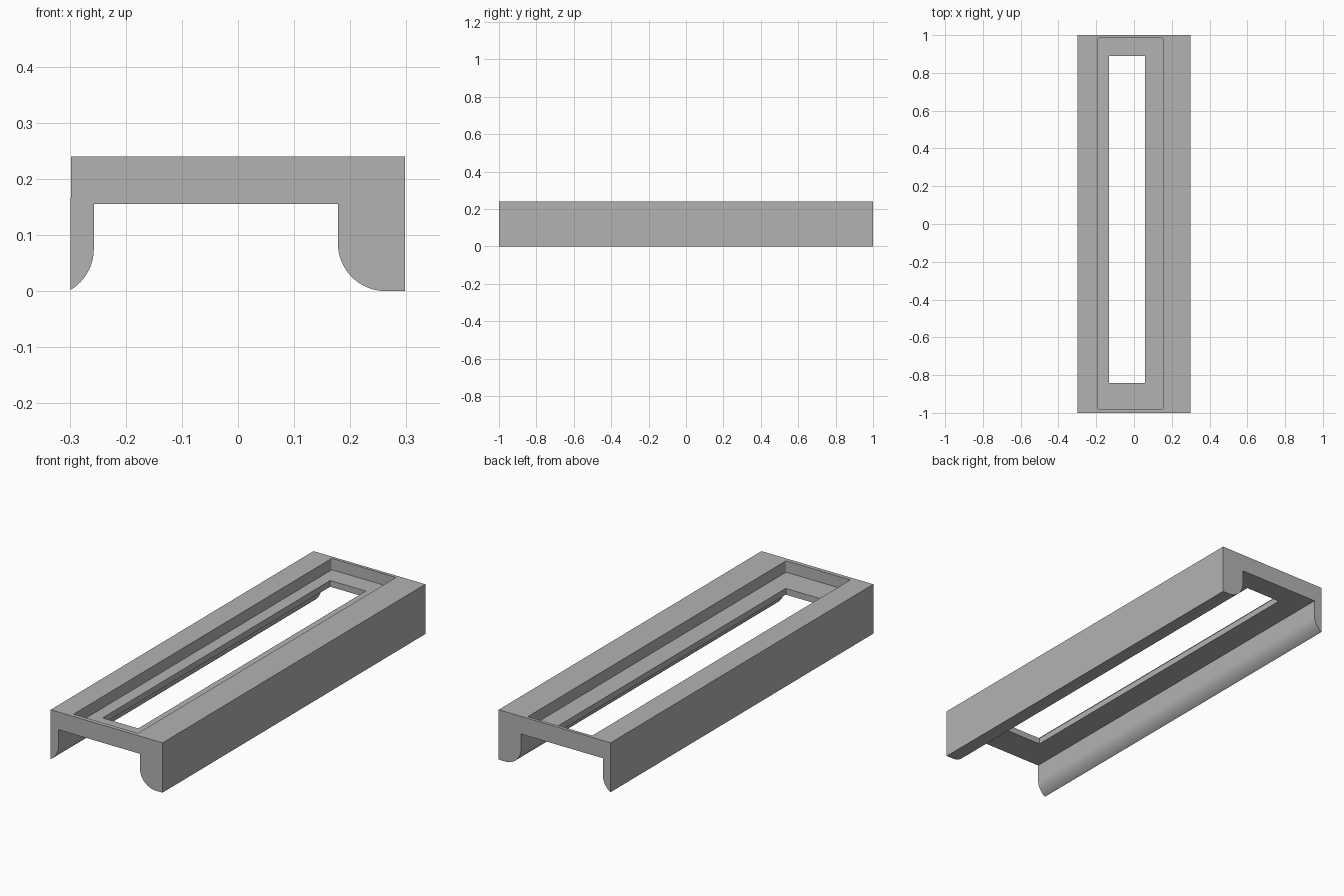
import bpy
import bmesh
from math import cos, sin, radians

cube = bpy.data.objects.get("Cube")
if cube:
    bpy.data.objects.remove(cube, do_unlink=True)

HALF_W, HALF_L = 0.298, 1.0
TOP, CEILING, FLOOR = 0.24, 0.155, 0.185
R = 0.085

grey = bpy.data.materials.new("mid_grey")
grey.use_nodes = True
grey.diffuse_color = (0.45, 0.45, 0.45, 1)
grey.node_tree.nodes["Principled BSDF"].inputs["Base Color"].default_value = grey.diffuse_color


def link(name, bm):
    bmesh.ops.recalc_face_normals(bm, faces=bm.faces)
    mesh = bpy.data.meshes.new(name)
    bm.to_mesh(mesh)
    bm.free()
    obj = bpy.data.objects.new(name, mesh)
    bpy.context.collection.objects.link(obj)
    mesh.materials.append(grey)
    return obj


def arc(cx, cz, start, end, steps=16):
    angles = [radians(start + (end - start) * i / steps) for i in range(steps + 1)]
    return [(cx + R * cos(a), cz + R * sin(a)) for a in angles]


def cutter(name, x0, x1, y0, y1, z0, z1, corner=0):
    bm = bmesh.new()
    bmesh.ops.create_cube(bm, size=1)
    for v in bm.verts:
        v.co.x = x1 if v.co.x > 0 else x0
        v.co.y = y1 if v.co.y > 0 else y0
        v.co.z = z1 if v.co.z > 0 else z0
    if corner:
        upright = [e for e in bm.edges if abs(e.verts[0].co.z - e.verts[1].co.z) > 0.01]
        bmesh.ops.bevel(bm, geom=upright, offset=corner, segments=3, profile=0.5, affect='EDGES')
    obj = link(name, bm)
    obj.hide_render = True
    return obj


# Channel body: asymmetric legs with rounded inner edges, extruded along y
profile = [(-HALF_W, TOP)]
profile += arc(-0.342, 0.075, -59, 0)
profile += [(-0.257, CEILING), (0.178, CEILING)]
profile += arc(0.178 + R, R, 180, 270)
profile += [(HALF_W, 0), (HALF_W, TOP)]

bm = bmesh.new()
end = bm.faces.new([bm.verts.new((x, -HALF_L, z)) for x, z in profile])
ext = bmesh.ops.extrude_face_region(bm, geom=[end], use_keep_orig=True)
side = [g for g in ext["geom"] if isinstance(g, bmesh.types.BMVert)]
bmesh.ops.translate(bm, verts=side, vec=(0, 2 * HALF_L, 0))
body = link("channel_body", bm)

# Shallow pocket in the top, then a slot through its floor
cutters = [
    cutter("pocket_cutter", -0.19, 0.153, -0.98, 0.985, FLOOR, 0.3, 0.006),
    cutter("slot_cutter", -0.132, 0.058, -0.842, 0.89, 0.1, 0.28),
]
bpy.ops.object.select_all(action='DESELECT')
bpy.context.view_layer.objects.active = body
body.select_set(True)
for c in cutters:
    mod = body.modifiers.new(c.name, 'BOOLEAN')
    mod.operation = 'DIFFERENCE'
    mod.solver = 'EXACT'
    mod.object = c
    bpy.ops.object.modifier_apply(modifier=mod.name)
    bpy.data.objects.remove(c, do_unlink=True)

bpy.ops.object.shade_smooth_by_angle(angle=radians(35))
